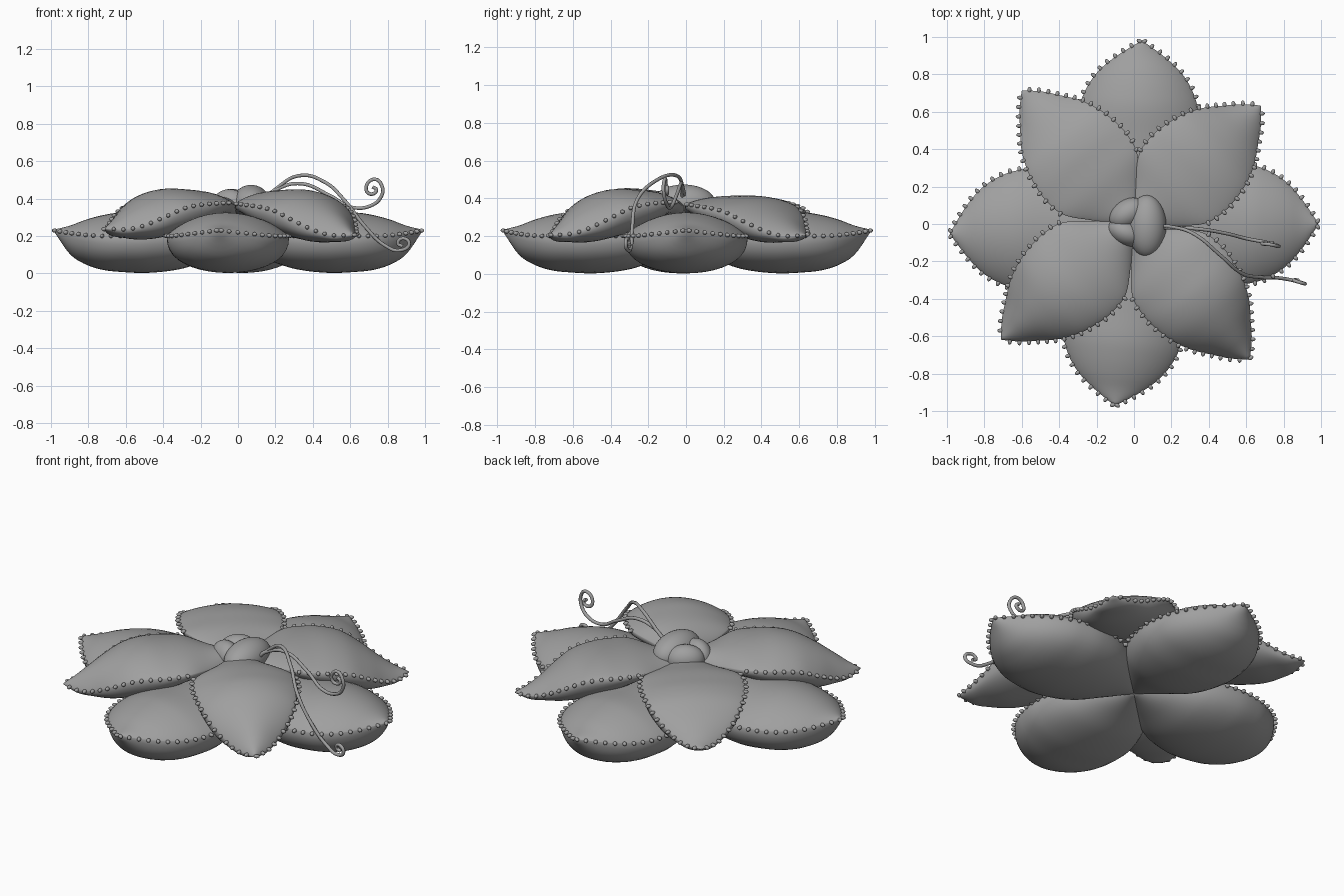
import bpy, bmesh, math
from mathutils import Vector, Matrix

cube = bpy.data.objects.get("Cube")
if cube:
    bpy.data.objects.remove(cube)

grey = bpy.data.materials.new("soft grey")
grey.use_nodes = True
grey.diffuse_color = (0.35, 0.35, 0.35, 1)
grey.node_tree.nodes["Principled BSDF"].inputs["Base Color"].default_value = grey.diffuse_color

# Petal sections: distance out, half width, rim height, swell above, swell below
LOWER = [(0, .04, .2, .08, .07), (.15, .17, .2, .095, .125), (.3, .275, .2, .11, .175),
         (.48, .325, .2, .12, .197), (.63, .315, .2, .125, .192), (.73, .28, .2, .11, .18),
         (.82, .22, .205, .08, .155), (.9, .13, .215, .04, .112), (.985, .004, .23, .004, .006)]
UPPER = [(0, .03, .34, .06, .05), (.15, .15, .36, .06, .06), (.28, .255, .375, .07, .08),
         (.4, .28, .37, .085, .13), (.5, .273, .36, .095, .16), (.6, .25, .335, .095, .16),
         (.7, .205, .28, .1, .12), (.8, .132, .22, .09, .06), (.87, .077, .195, .055, .035),
         (.94, .004, .19, .004, .004)]


def section(table, r):
    """Smooth interpolation of a petal section at distance r."""
    i = max(k for k in range(len(table) - 1) if table[k][0] <= r)
    a, b = table[i], table[i + 1]
    p, q = table[max(i - 1, 0)], table[min(i + 2, len(table) - 1)]
    h = b[0] - a[0]
    t = (r - a[0]) / h
    out = []
    for k in range(1, len(a)):
        m = (b[k] - p[k]) / (b[0] - p[0]) * h
        n = (q[k] - a[k]) / (q[0] - a[0]) * h
        out.append((2*t**3 - 3*t*t + 1) * a[k] + (t**3 - 2*t*t + t) * m
                   + (3*t*t - 2*t**3) * b[k] + (t**3 - t*t) * n)
    return out


def finish(name, bm):
    bmesh.ops.recalc_face_normals(bm, faces=bm.faces)
    mesh = bpy.data.meshes.new(name)
    bm.to_mesh(mesh)
    bm.free()
    mesh.materials.append(grey)
    mesh.shade_smooth()
    obj = bpy.data.objects.new(name, mesh)
    bpy.context.collection.objects.link(obj)


def petal(name, table, angle, length, swell=1, lift=0, tilt=0):
    """swell scales the upper bulge, lift raises the tip, tilt raises one edge."""
    steps, sides = 44, 40
    end = table[-1][0]

    def raised(r, y):
        return lift * (r / end) ** 3 + tilt * y * r / end

    bm = bmesh.new()
    rings = []
    for i in range(steps + 1):
        r = end * i / steps
        w, rim, top, low = section(table, r)
        ring = []
        for k in range(sides):
            a = math.tau * k / sides
            s, y = math.sin(a), w * math.cos(a)
            z = rim + raised(r, y) + (top * swell * s ** 1.7 if s > 0 else -low * (-s) ** .8)
            ring.append(bm.verts.new((r * length / end, y, z)))
        rings.append(ring)
    for a, b in zip(rings, rings[1:]):
        for k in range(sides):
            n = (k + 1) % sides
            bm.faces.new((a[k], a[n], b[n], b[k]))
    bm.faces.new(rings[0])
    bm.faces.new(rings[-1])
    turn = Matrix.Rotation(math.radians(angle), 4, 'Z')
    bm.transform(turn)
    finish(name, bm)

    # Studs spaced evenly along both rim edges
    bm = bmesh.new()
    gap, start = 0.05, 0.3
    for side in (1, -1):
        last = None
        for j in range(500):
            r = start + (end - start) * j / 499
            w, rim = section(table, r)[:2]
            p = Vector((r * length / end, side * w, rim + raised(r, side * w)))
            if last is None or (p - last).length >= gap:
                ahead = section(table, min(r + .01, end))
                d = Vector((.01, side * (ahead[0] - w), 0))
                out = Vector((d.y, -d.x, 0)) * -side
                heading = Matrix.Rotation(math.atan2(out.y, out.x), 4, 'Z')
                place = Matrix.Translation(p + out.normalized() * .004) @ heading
                bmesh.ops.create_icosphere(bm, subdivisions=2, radius=.011,
                                           matrix=place @ Matrix.Diagonal((1.5, 1, 1, 1)))
                last = p
    bm.transform(turn)
    finish(name + "_studs", bm)


def bud(name, centre, size, angle):
    bm = bmesh.new()
    place = (Matrix.Translation(centre) @ Matrix.Rotation(math.radians(angle), 4, 'Z')
             @ Matrix.Diagonal((*size, 1)))
    bmesh.ops.create_uvsphere(bm, u_segments=32, v_segments=20, radius=1, matrix=place)
    finish(name, bm)


def tendril(name, points):
    curve = bpy.data.curves.new(name, 'CURVE')
    curve.dimensions = '3D'
    curve.bevel_depth = .0095
    curve.bevel_resolution = 3
    curve.use_fill_caps = True
    spline = curve.splines.new('BEZIER')
    spline.bezier_points.add(len(points) - 1)
    for b, p in zip(spline.bezier_points, points):
        b.co = p
        b.handle_left_type = b.handle_right_type = 'AUTO'
    curve.materials.append(grey)
    bpy.context.collection.objects.link(bpy.data.objects.new(name, curve))


# Two tiers of petals
for name, angle, length in (("left", 0, .985), ("back", 87.5, .98),
                            ("right", 183, .985), ("front", 264, .975)):
    petal("lower_petal_" + name, LOWER, angle, length)
petal("upper_petal_back_left", UPPER, 43, .925, .5, .015, .1)
petal("upper_petal_back_right", UPPER, 130, .93, .45, .05)
petal("upper_petal_front_right", UPPER, 221, .94, .9, .05)
petal("upper_petal_front_left", UPPER, 310.5, .95, .9, .015, .05)

# Closed bud in the middle
bud("bud_large", (.07, -.012, .375), (.103, .168, .098), 0)
bud("bud_back", (-.035, .055, .37), (.105, .075, .082), 35)
bud("bud_front", (-.045, -.045, .365), (.1, .07, .085), -25)

# Curling tendrils
tendril("tendril_drooping", [
    (.14, -.01, .4), (.2, -.015, .45), (.315, -.05, .52), (.465, -.17, .487), (.57, -.26, .39),
    (.68, -.285, .25), (.785, -.29, .15), (.865, -.305, .123), (.915, -.32, .16),
    (.88, -.31, .187), (.855, -.3, .16), (.88, -.3, .145)])
tendril("tendril_raised", [
    (.14, -.02, .39), (.2, -.02, .444), (.33, -.025, .48), (.49, -.05, .417), (.61, -.08, .353),
    (.715, -.1, .364), (.765, -.115, .41), (.772, -.12, .46), (.73, -.11, .503),
    (.685, -.105, .46), (.705, -.1, .425), (.74, -.1, .445), (.72, -.1, .463)])
